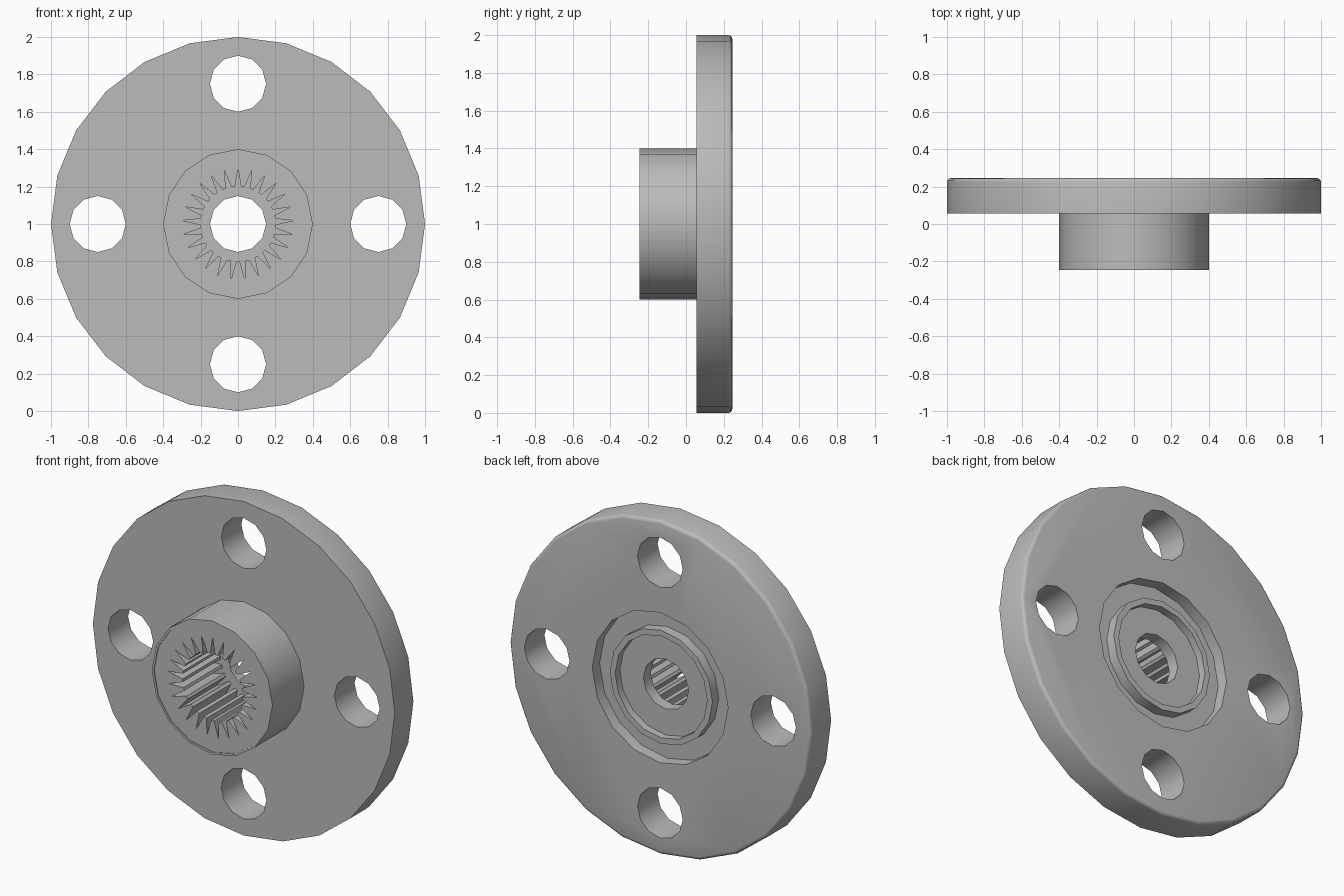
import bpy
import bmesh
from math import sin, cos, pi, radians

if "Cube" in bpy.data.objects:
    bpy.data.objects.remove(bpy.data.objects["Cube"])

FRONT, SEAT, BACK = -0.245, 0.055, 0.245

grey = bpy.data.materials.new("machined grey")
grey.use_nodes = True
COLOUR = (0.5, 0.5, 0.5, 1)
grey.diffuse_color = COLOUR
grey.node_tree.nodes["Principled BSDF"].inputs["Base Color"].default_value = COLOUR


def circle(radius, sides, x=0, z=1):
    return [(x + radius * sin(2 * pi * i / sides), z + radius * cos(2 * pi * i / sides))
            for i in range(sides)]


def prism(name, outline, y0, y1, bevel=0):
    """Extrude an x-z outline along y, optionally rounding the back rim."""
    bm = bmesh.new()
    face = bm.faces.new([bm.verts.new((x, y0, z)) for x, z in outline])
    extruded = bmesh.ops.extrude_face_region(bm, geom=[face])["geom"]
    verts = [g for g in extruded if isinstance(g, bmesh.types.BMVert)]
    bmesh.ops.translate(bm, verts=verts, vec=(0, y1 - y0, 0))
    if bevel:
        rim = [g for g in extruded if isinstance(g, bmesh.types.BMEdge)]
        bmesh.ops.bevel(bm, geom=rim, offset=bevel, segments=3, profile=0.5,
                        affect='EDGES')
    bmesh.ops.recalc_face_normals(bm, faces=bm.faces)
    mesh = bpy.data.meshes.new(name)
    bm.to_mesh(mesh)
    bm.free()
    mesh.materials.append(grey)
    obj = bpy.data.objects.new(name, mesh)
    bpy.context.collection.objects.link(obj)
    return obj


def combine(target, tool, operation):
    """Apply one boolean and discard the tool."""
    mod = target.modifiers.new("boolean", 'BOOLEAN')
    mod.operation, mod.object, mod.solver = operation, tool, 'EXACT'
    graph = bpy.context.evaluated_depsgraph_get()
    mesh = bpy.data.meshes.new_from_object(target.evaluated_get(graph))
    target.modifiers.clear()
    target.data = mesh
    bpy.data.objects.remove(tool)


# Disc with a round recess in its back
flange = prism("splined_flange", circle(1, 24), SEAT, BACK, 0.02)
combine(flange, prism("back_recess", circle(0.45, 16), 0.175, 0.5), 'DIFFERENCE')

# Hub on the front and raised collar inside the back recess
combine(flange, prism("hub", circle(0.4, 16), FRONT, 0.1), 'UNION')
combine(flange, prism("back_collar", circle(0.34, 16), 0.14, 0.235), 'UNION')
combine(flange, prism("collar_recess", circle(0.305, 16), 0.19, 0.5), 'DIFFERENCE')
combine(flange, prism("hub_face_recess", circle(0.387, 16), -0.5, FRONT + 0.005),
        'DIFFERENCE')

# Splined socket with sharp V grooves, and the plain bore behind it
TEETH = 25
spline = []
for i in range(TEETH):
    for offset, radius in ((-0.08, 0.2), (0, 0.298), (0.08, 0.2)):
        angle = 2 * pi * i / TEETH + offset
        spline.append((radius * sin(angle), 1 + radius * cos(angle)))
combine(flange, prism("spline_socket", spline, -0.5, 0.12), 'DIFFERENCE')
combine(flange, prism("bore", circle(0.15, 12), -0.6, 0.6), 'DIFFERENCE')

# Four bolt holes
for i in range(4):
    a = i * pi / 2
    hole = prism("bolt_hole", circle(0.15, 12, 0.75 * cos(a), 1 + 0.75 * sin(a)), -0.5, 0.5)
    combine(flange, hole, 'DIFFERENCE')

# Smooth the round walls, keep the corners crisp
bpy.ops.object.select_all(action='DESELECT')
flange.select_set(True)
bpy.context.view_layer.objects.active = flange
bpy.ops.object.shade_smooth_by_angle(angle=radians(35))
